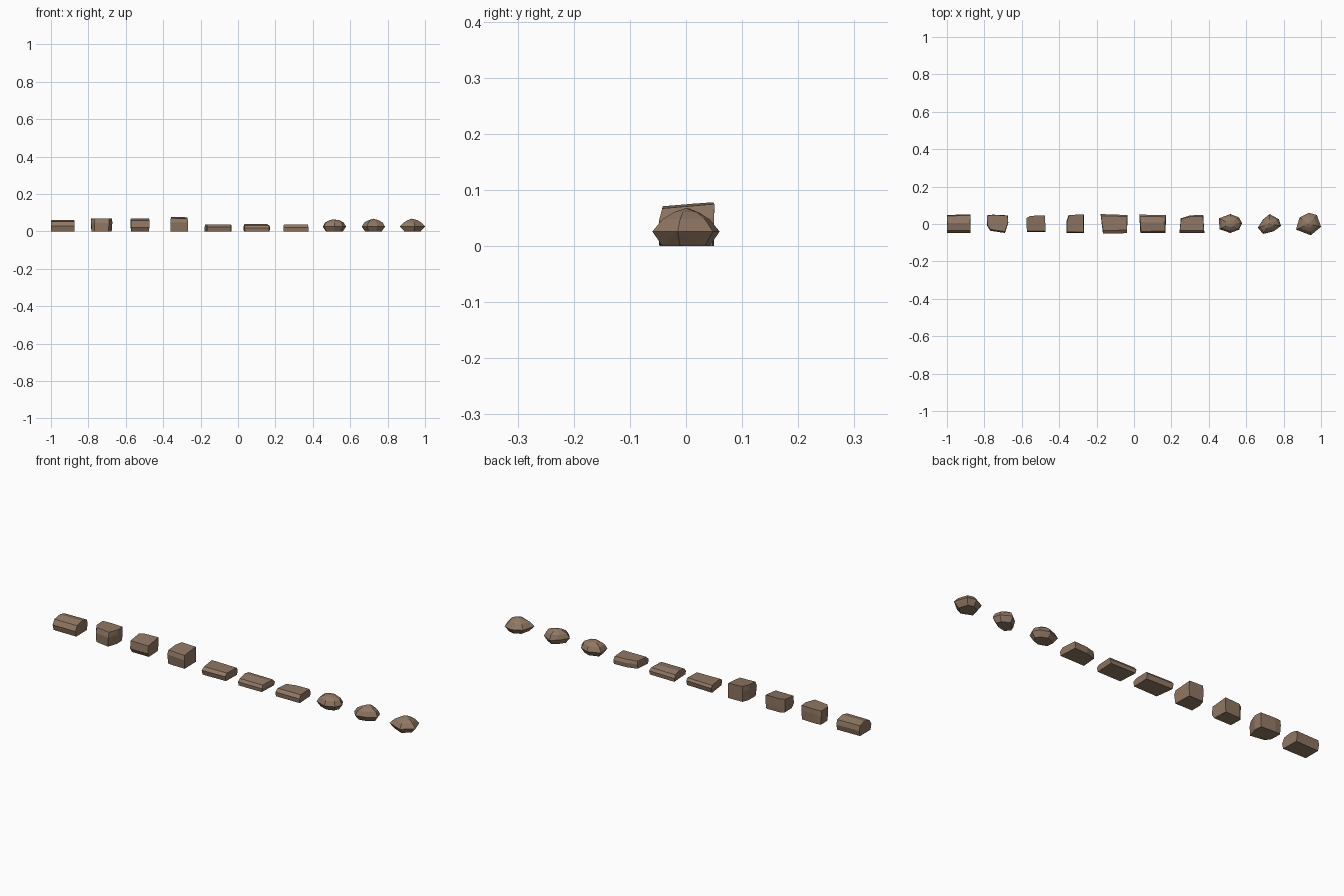
import bpy, bmesh

mat = bpy.data.materials.new("brown stone")
mat.diffuse_color = (0.28, 0.185, 0.125, 1)


def stone(name, outline, layers, tilt=(0, 0), extra=()):
    """Convex stone: the plan outline is scaled in x and y at each layer height.
    layers: (z, x scale, y scale, y shift); tilt slopes the upper layer."""
    cx = (min(p[0] for p in outline) + max(p[0] for p in outline)) / 2
    cy = (min(p[1] for p in outline) + max(p[1] for p in outline)) / 2
    top = max(l[0] for l in layers)
    bm = bmesh.new()
    for z, sx, sy, dy in layers:
        for x, y in outline:
            dz = (tilt[0] * (x - cx) + tilt[1] * (y - cy)) * (z / top)
            bm.verts.new((cx + (x - cx) * sx, cy + (y - cy) * sy + dy, z + dz))
    for p in extra:
        bm.verts.new(p)
    res = bmesh.ops.convex_hull(bm, input=bm.verts)
    junk = {v for v in res["geom_interior"] + res["geom_unused"]
            if isinstance(v, bmesh.types.BMVert) and v.is_valid}
    bmesh.ops.delete(bm, geom=list(junk), context='VERTS')
    bmesh.ops.dissolve_limit(bm, angle_limit=0.02, verts=bm.verts, edges=bm.edges)
    bmesh.ops.recalc_face_normals(bm, faces=bm.faces)
    me = bpy.data.meshes.new(name)
    bm.to_mesh(me)
    bm.free()
    me.materials.append(mat)
    bpy.context.collection.objects.link(bpy.data.objects.new(name, me))


# Long block
stone("long_block", [(-1, .048), (-.875, .052), (-.873, -.048), (-1, -.048)],
      [(0, 1, .86, 0), (.028, 1, 1, 0), (.052, 1, .8, .004)],
      extra=[(-.998, .006, .061), (-.876, .006, .061)])

# Tall cobble blocks
stone("cobble_1", [(-.787, .046), (-.755, .05), (-.675, .046), (-.672, .005),
                   (-.69, -.048), (-.768, -.036), (-.785, -.01)],
      [(0, .94, .97, 0), (.045, 1, 1, 0), (.07, .98, .9, .003)])
stone("cobble_2", [(-.575, .03), (-.555, .043), (-.476, .046), (-.473, -.042), (-.573, -.042)],
      [(0, .94, .85, .005), (.022, .98, 1, 0), (.064, 1, .96, .002)], tilt=(0, .12))
stone("cobble_3", [(-.35, .048), (-.268, .05), (-.266, -.048), (-.362, -.047), (-.362, .01)],
      [(0, .96, .93, .003), (.05, 1, 1, 0), (.073, .93, .95, .003)], tilt=(-.04, .08))

# Flat slabs
stone("slab_1", [(-.178, .053), (-.035, .048), (-.037, -.049), (-.166, -.052)],
      [(0, 1, .88, 0), (.024, 1, 1, 0), (.036, .98, .75, .004)])
stone("slab_2", [(.028, .05), (.172, .048), (.168, -.048), (.034, -.049)],
      [(0, .95, .97, 0), (.018, 1, 1, 0), (.032, .95, .8, 0)],
      extra=[(.034, .008, .039), (.155, .008, .039)])
stone("slab_3", [(.25, .03), (.3, .046), (.37, .049), (.376, -.047), (.243, -.048)],
      [(0, 1, .95, 0), (.022, 1, 1, 0), (.037, .97, .78, .003)])

# Rounded pebbles
pebble = [(0, .72, .68, 0), (.025, 1, 1, 0), (.047, .8, .78, 0), (.06, .42, .42, 0)]
stone("pebble_1", [(.453, .03), (.515, .053), (.56, .036), (.578, .005),
                   (.562, -.03), (.515, -.048), (.458, -.028)],
      pebble, extra=[(.51, 0, .064)])
stone("pebble_2", [(.662, -.02), (.69, .025), (.725, .053), (.775, .025),
                   (.786, -.01), (.745, -.04), (.69, -.053)],
      pebble, extra=[(.722, .004, .068)])
stone("pebble_3", [(.866, -.03), (.885, .035), (.935, .06), (.978, .048),
                   (1, -.015), (.945, -.06), (.9, -.043)],
      [(0, .65, .7, 0), (.026, 1, 1, 0), (.048, .7, .7, 0), (.061, .35, .35, 0)],
      extra=[(.93, 0, .068)])
